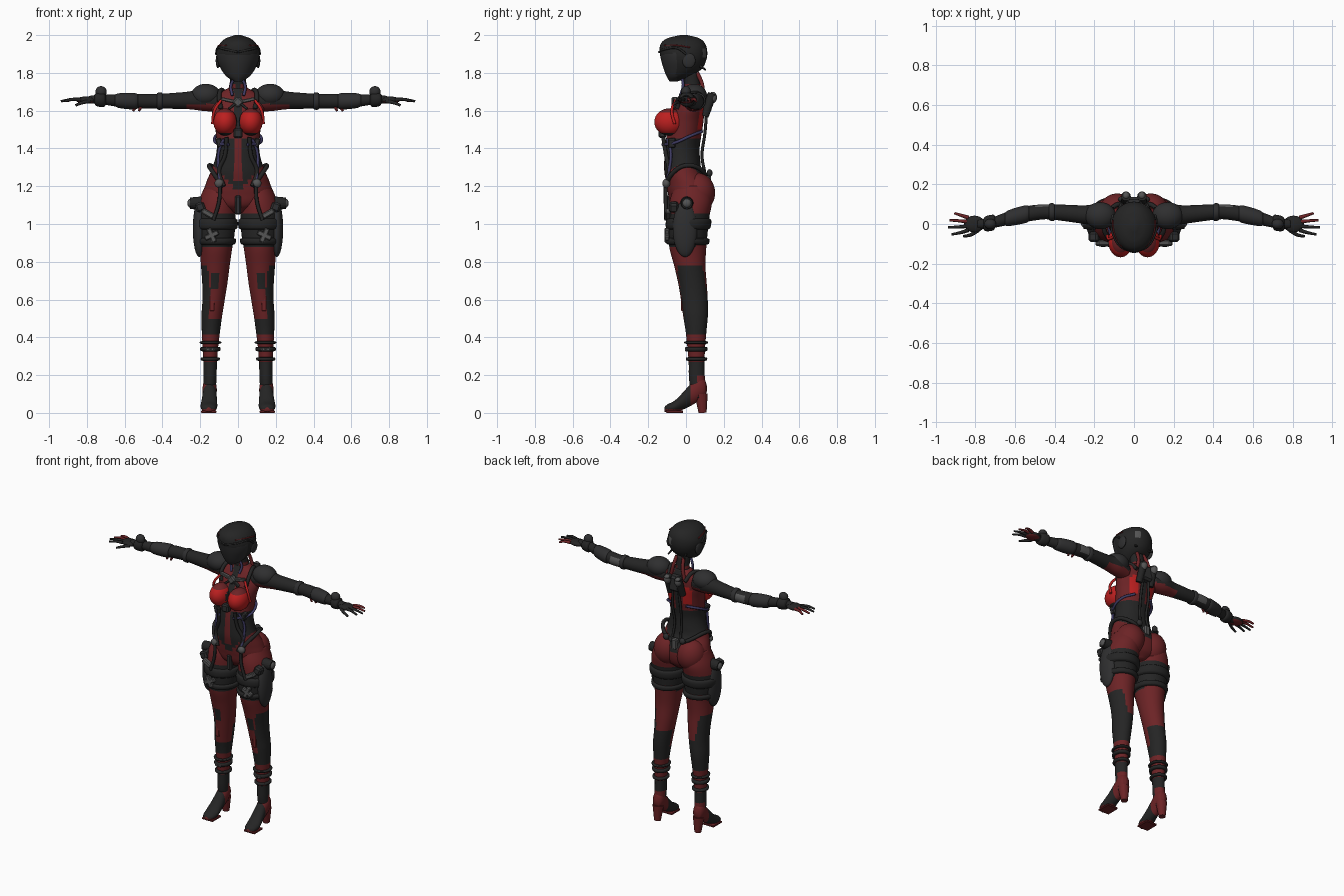
import bpy, bmesh, math
from mathutils import Vector, Matrix

cube = bpy.data.objects.get("Cube")
if cube:
    bpy.data.objects.remove(cube, do_unlink=True)


def material(name, r, g, b):
    mat = bpy.data.materials.new(name)
    mat.use_nodes = True
    mat.diffuse_color = (r, g, b, 1)
    mat.node_tree.nodes["Principled BSDF"].inputs["Base Color"].default_value = (r, g, b, 1)
    return mat


black = material("suit black", .018, .018, .018)
charcoal = material("armour charcoal", .028, .028, .029)
dark_red = material("suit dark red", .15, .017, .019)
bright_red = material("chest bright red", .5, .014, .014)
grey = material("metal grey", .09, .09, .09)
violet = material("hose violet", .05, .045, .13)


def finish(name, bm, paint, mirror=False, smooth=True):
    """Paint faces by a material or a rule on the face centre, then add the object."""
    bmesh.ops.recalc_face_normals(bm, faces=bm.faces)
    mesh = bpy.data.meshes.new(name)
    slots = []
    for face in bm.faces:
        mat = paint(face.calc_center_median()) if callable(paint) else paint
        if mat not in slots:
            slots.append(mat)
            mesh.materials.append(mat)
        face.material_index = slots.index(mat)
        face.smooth = smooth
    bm.to_mesh(mesh)
    bm.free()
    return add(name, mesh, mirror)


def add(name, data, mirror):
    obj = bpy.data.objects.new(name, data)
    bpy.context.collection.objects.link(obj)
    if mirror:
        obj.modifiers.new("Mirror", "MIRROR")
    return obj


def sample(keys, t):
    """Smoothly interpolated section (centre a, b, radius a, b) at position t."""
    i = max(j for j in range(len(keys) - 1) if keys[j][0] <= t or j == 0)
    k0, k1 = keys[i], keys[i + 1]
    before, after = keys[max(i - 1, 0)], keys[min(i + 2, len(keys) - 1)]
    h = k1[0] - k0[0]
    u = (t - k0[0]) / h
    out = []
    for c in range(1, 5):
        m0 = (k1[c] - before[c]) / (k1[0] - before[0]) * h
        m1 = (after[c] - k0[c]) / (after[0] - k0[0]) * h
        d = k1[c] - k0[c]
        out.append(k0[c] + u * (m0 + u * (3 * d - 2 * m0 - m1 + u * (m0 + m1 - 2 * d))))
    return out


def loft(name, keys, paint, axis="z", mirror=False, sides=40, steps=8):
    """Skin elliptical sections along an axis."""
    bm = bmesh.new()
    rows = []
    ts = [k[0] + (n[0] - k[0]) * s / steps for k, n in zip(keys, keys[1:]) for s in range(steps)]
    for t in ts + [keys[-1][0]]:
        ca, cb, ra, rb = sample(keys, t)
        row = []
        for s in range(sides):
            w = math.tau * s / sides
            a, b = ca + ra * math.cos(w), cb + rb * math.sin(w)
            row.append(bm.verts.new({"x": (t, a, b), "y": (a, t, b), "z": (a, b, t)}[axis]))
        rows.append(row)
    for low, high in zip(rows, rows[1:]):
        for s in range(sides):
            e = (s + 1) % sides
            bm.faces.new((low[s], low[e], high[e], high[s]))
    bm.faces.new(rows[0])
    bm.faces.new(rows[-1])
    return finish(name, bm, paint, mirror)


def band(name, keys, low, high, grow, mat, axis="z", mirror=True):
    """Strap hugging a lofted limb between two positions."""
    rim = (high - low) * .15
    section = []
    for t, g in ((low, 0), (low + rim, grow), (high - rim, grow), (high, 0)):
        a, b, ra, rb = sample(keys, t)
        section.append((t, a, b, ra + g, rb + g))
    return loft(name, section, mat, axis, mirror, steps=3)


def ball(name, centre, radii, paint, mirror=True):
    bm = bmesh.new()
    bmesh.ops.create_uvsphere(bm, u_segments=32, v_segments=20, radius=1,
                              matrix=Matrix.Translation(centre) @ Matrix.Diagonal((*radii, 1)))
    return finish(name, bm, paint, mirror)


def box(name, centre, size, mat, tilt=0, axis="Y", mirror=True):
    bm = bmesh.new()
    bmesh.ops.create_cube(bm, size=1, matrix=Matrix.Translation(centre)
                          @ Matrix.Rotation(math.radians(tilt), 4, axis) @ Matrix.Diagonal((*size, 1)))
    bmesh.ops.bevel(bm, geom=bm.edges[:], offset=min(size) * .2, segments=1, affect="EDGES")
    return finish(name, bm, mat, mirror, False)


def peg(name, start, end, r0, r1, mat, mirror=True):
    a, b = Vector(start), Vector(end)
    bm = bmesh.new()
    turn = (b - a).to_track_quat("Z", "Y").to_matrix().to_4x4()
    bmesh.ops.create_cone(bm, cap_ends=True, segments=20, radius1=r0, radius2=r1,
                          depth=(b - a).length, matrix=Matrix.Translation((a + b) / 2) @ turn)
    return finish(name, bm, mat, mirror, False)


def hose(name, points, radius, mat, taper=1, mirror=True):
    curve = bpy.data.curves.new(name, "CURVE")
    curve.dimensions = "3D"
    curve.bevel_depth = radius
    curve.bevel_resolution = 2
    curve.use_fill_caps = True
    curve.resolution_u = 6
    spline = curve.splines.new("BEZIER")
    spline.bezier_points.add(len(points) - 1)
    for i, (p, co) in enumerate(zip(spline.bezier_points, points)):
        p.co = co
        p.handle_left_type = p.handle_right_type = "AUTO"
        p.radius = 1 + (taper - 1) * i / (len(points) - 1)
    curve.materials.append(mat)
    return add(name, curve, mirror)


# Torso with corset and chest panels
def torso_paint(p):
    x = abs(p.x)
    if p.z < 1.17 + x * 1.1 and p.z < 1.33:
        return dark_red
    if p.z < 1.45:
        return dark_red if x < .013 and p.y < 0 else black
    if x < .025:
        return black
    if p.y > .03 and .035 < x < .09 and 1.5 < p.z < 1.62:
        return bright_red
    return dark_red


loft("torso", [(1.06, 0, .02, .04, .06), (1.1, 0, .02, .14, .1), (1.16, 0, .02, .18, .115),
               (1.22, 0, .01, .168, .115), (1.28, 0, -.015, .143, .1), (1.34, 0, -.02, .122, .095),
               (1.4, 0, -.02, .112, .092), (1.46, 0, -.012, .115, .092), (1.54, 0, .0, .125, .092),
               (1.62, 0, .02, .14, .078), (1.68, 0, .035, .12, .06), (1.72, 0, .04, .05, .045)], torso_paint)
ball("bust", (.068, -.088, 1.54), (.062, .08, .072),
     lambda p: black if p.x < .013 or p.z < 1.485 else bright_red if p.z < 1.59 else dark_red)
ball("buttock", (.085, .062, 1.165), (.092, .092, .105), dark_red)
loft("neck", [(1.66, 0, .04, .06, .05), (1.72, 0, .035, .043, .042), (1.8, 0, .025, .042, .045)],
     lambda p: black if p.z > 1.745 or abs(p.x) < .01 else dark_red)

# Helmet and fittings
loft("helmet", [(1.755, 0, -.065, .02, .022), (1.78, 0, -.04, .06, .062), (1.82, 0, -.018, .09, .1),
                (1.87, 0, -.012, .111, .12), (1.92, 0, -.014, .113, .126), (1.96, 0, -.016, .092, .114),
                (1.985, 0, -.014, .06, .08), (2, 0, -.012, .015, .02)],
     lambda p: grey if p.y > .07 and .03 < p.x < .07 and 1.88 < p.z < 1.93
     else charcoal if p.y < -.05 and p.z < 1.92 + p.y * .2 else black)
hose("visor_rim", [(0, -.142, 1.91), (.07, -.112, 1.925), (.108, -.045, 1.93), (.116, 0, 1.9)], .006, black)
hose("helmet_red_line", [(.06, -.115, 1.945), (.1, -.045, 1.945), (.108, .02, 1.935)], .004, dark_red)
ball("ear_disc", (.106, .015, 1.865), (.012, .035, .04), charcoal)
peg("helmet_antenna", (.05, .07, 1.84), (.06, .105, 1.815), .008, .004, black)
hose("neck_hose", [(.022, -.02, 1.77), (.038, -.015, 1.73), (.03, -.03, 1.68)], .008, violet)
hose("nape_hose", [(.025, .06, 1.8), (.035, .085, 1.74), (.05, .09, 1.67)], .011, dark_red)

# Chest harness, back pack and waist gear
box("harness_core", (0, -.06, 1.645), (.045, .035, .045), grey, 45, mirror=False)
box("harness_arm", (.05, -.055, 1.655), (.08, .025, .018), grey, -12)
box("harness_drop", (.03, -.062, 1.625), (.05, .025, .014), charcoal, 40)
hose("shoulder_strap", [(.09, -.045, 1.61), (.1, -.03, 1.67), (.085, .04, 1.71), (.06, .1, 1.66)], .012, black)
hose("chest_edge", [(.09, -.055, 1.655), (.125, -.075, 1.6), (.135, -.06, 1.53)], .008, bright_red)
box("sternum_clasp", (0, -.125, 1.48), (.05, .04, .05), charcoal, mirror=False)
box("back_pack", (0, .105, 1.64), (.08, .06, .1), charcoal, mirror=False)
peg("back_cylinder", (.045, .1, 1.57), (.04, .14, 1.69), .02, .024, black)
ball("back_nozzle", (.04, .142, 1.67), (.022, .022, .03), grey)
hose("spine_cable", [(.02, .11, 1.6), (.03, .1, 1.48), (.025, .085, 1.36), (.03, .1, 1.27)], .008, black)
hose("rib_hose", [(.05, -.125, 1.42), (.115, -.06, 1.43), (.118, .02, 1.465), (.06, .085, 1.49)], .008, violet)
hose("waist_hose", [(.075, -.1, 1.45), (.1, -.082, 1.39), (.105, -.085, 1.31), (.095, -.105, 1.22)], .008, violet)
hose("corset_edge", [(.06, -.12, 1.46), (.07, -.105, 1.36), (.1, -.09, 1.28), (.075, -.11, 1.2)], .011, black)
box("waist_clip", (.1, -.075, 1.43), (.03, .04, .05), charcoal, 15)
ball("belt_stud", (.1, -.105, 1.215), (.024, .02, .024), grey)
hose("hip_belt", [(.08, -.11, 1.2), (.13, -.07, 1.27), (.152, .0, 1.31), (.1, .09, 1.28), (.02, .1, 1.23)], .012, black)
box("rear_buckle", (0, .115, 1.235), (.04, .035, .07), grey, mirror=False)
ball("rear_stud", (.06, .125, 1.27), (.02, .015, .02), charcoal)
box("crotch_guard", (0, -.085, 1.1), (.03, .035, .1), charcoal, mirror=False)

# Legs
leg = [(.08, .15, .07, .03, .038), (.18, .148, .058, .034, .042), (.27, .147, .056, .036, .042),
       (.36, .146, .054, .042, .048), (.44, .143, .053, .049, .056), (.52, .138, .05, .055, .066),
       (.6, .129, .044, .059, .071), (.68, .123, .035, .066, .075), (.78, .12, .02, .076, .083),
       (.87, .117, .01, .086, .097), (.95, .118, .01, .1, .104), (1.04, .118, .016, .104, .108),
       (1.12, .11, .025, .098, .112), (1.2, .1, .03, .075, .09)]


def leg_paint(p):
    cx, cy, _, _ = sample(leg, p.z)
    dx, dy = p.x - cx, p.y - cy
    if p.z > 1.06:
        return dark_red
    if p.z > .88:
        return dark_red if dy > .04 and p.z < .93 else black
    if p.z > .42:
        if dy < -.03 and abs(dx) < .02:
            return black if p.z < .5 or .66 < p.z < .74 else dark_red
        outer = p.z < .78 and dx > (p.z - .5) * .15
        return black if p.z < .5 or outer or (p.z < .62 and dy > 0) else dark_red
    if p.z > .27:
        return dark_red
    return dark_red if p.z < .2 and dy > 0 else black


loft("leg", leg, leg_paint, mirror=True, steps=10)
for low, high in ((.275, .295), (.325, .35), (.365, .38)):
    band("ankle_strap", leg, low, high, .012, black)
box("ankle_buckle", (.147, .005, .335), (.045, .02, .02), grey)
box("shin_plate", (.138, -.02, .59), (.025, .012, .1), dark_red)
for low, high in ((.89, .925), (.97, 1.03)):
    band("thigh_strap", leg, low, high, .012, black)

# Hip holsters and thigh buckles
ball("holster", (.205, -.005, .975), (.034, .065, .15), charcoal)
peg("hip_knob", (.19, .005, 1.11), (.255, .005, 1.11), .036, .03, black)
ball("hip_knob_cap", (.25, .005, 1.11), (.018, .024, .024), grey)
box("hip_module", (.2, -.065, 1.09), (.05, .05, .05), charcoal, 20)
for tilt in (25, 115):
    box("thigh_star", (.14, -.1, .94), (.08, .025, .028), grey, tilt)
hose("garter", [(.095, -.108, 1.21), (.1, -.108, 1.12), (.13, -.105, 1.02)], .01, black)
box("garter_clip", (.16, -.095, 1.055), (.07, .03, .03), grey, -30)

# Heeled boots
loft("boot", [(-.115, .155, .018, .012, .012), (-.1, .155, .024, .034, .02), (-.06, .154, .034, .044, .031),
              (-.02, .152, .06, .041, .044), (.03, .15, .1, .037, .06), (.07, .15, .13, .037, .065),
              (.1, .15, .13, .027, .045), (.11, .15, .13, .008, .015)],
     lambda p: dark_red if p.y > .025 or p.z < .02 else black, "y", True)
peg("boot_heel", (.15, .08, .1), (.15, .088, 0), .035, .021, dark_red)
box("boot_sole", (.155, -.06, .006), (.08, .09, .012), dark_red)

# Arms, shoulder pads and wrist gear
arm = [(.1, .035, 1.645, .05, .05), (.18, .045, 1.66, .055, .062), (.25, .047, 1.655, .047, .048),
       (.34, .055, 1.652, .042, .042), (.44, .061, 1.65, .037, .038), (.5, .057, 1.65, .039, .039),
       (.58, .043, 1.65, .038, .036), (.66, .022, 1.655, .032, .031), (.73, .003, 1.66, .026, .025),
       (.79, 0, 1.658, .024, .02)]
loft("arm", arm, lambda p: dark_red if p.x < .27 and p.z < 1.635
     else grey if .42 < p.x < .5 and p.y > .085 else black, "x", True)
ball("shoulder_pad", (.17, .042, 1.682), (.078, .068, .06), charcoal)
band("elbow_band", arm, .4, .43, .006, charcoal, "x")
band("forearm_guard", arm, .53, .65, .006, charcoal, "x")
for x in (.51, .54):
    peg("forearm_spike", (x, .04, 1.63), (x + .015, .035, 1.598), .01, .006, dark_red)
band("wrist_cuff", arm, .7, .76, .012, black, "x")
ball("wrist_knob", (.725, .0, 1.7), (.03, .026, .03), charcoal)

# Hands
ball("palm", (.805, 0, 1.656), (.052, .042, .019), lambda p: dark_red if p.z < 1.648 else black)
for i, reach in enumerate((.905, .93, .938, .92)):
    y = .032 - i * .021
    mat = dark_red if i < 2 else black
    hose("finger", [(.835, y, 1.658), (.875, y * 1.4, 1.66), (reach, y * 1.7, 1.65)], .0105, mat, .55)
hose("thumb", [(.785, -.03, 1.65), (.825, -.055, 1.642), (.86, -.062, 1.628)], .011, black, .6)
